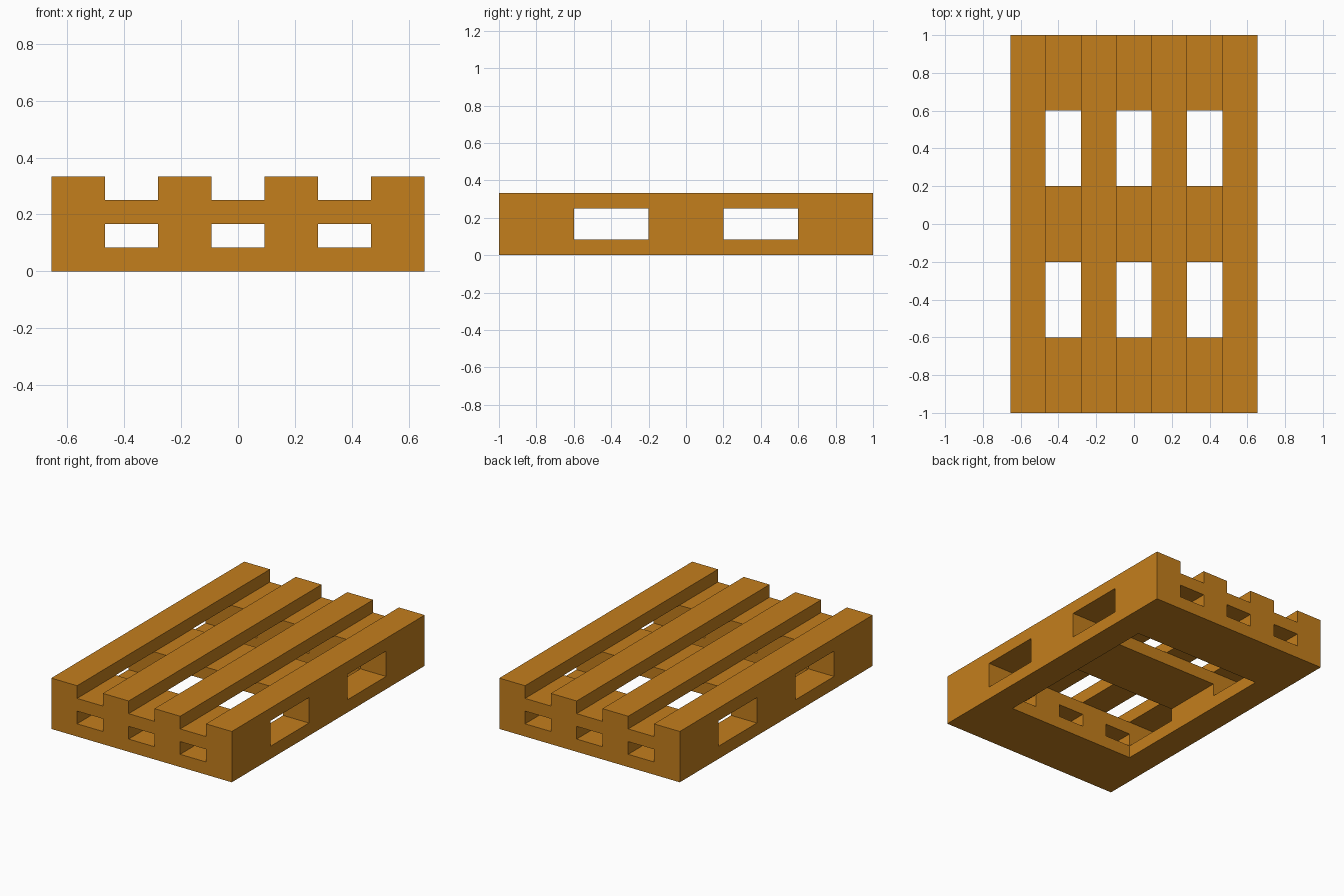
import bpy

if "Cube" in bpy.data.objects:
    bpy.data.objects.remove(bpy.data.objects["Cube"])

W = 1.31 / 7          # slat width; gaps are equally wide
H = 1 / 12            # thickness of every layer
COLUMNS = [-3 * W, -W, W, 3 * W]
ROWS = {"front": -0.8, "middle": 0.0, "back": 0.8}
ROW_DEPTH = 0.4

wood = bpy.data.materials.new("wood")
wood.diffuse_color = (0.55, 0.21, 0.012, 1)
wood.use_nodes = True
wood.node_tree.nodes["Principled BSDF"].inputs["Base Color"].default_value = wood.diffuse_color


def board(name, x, y, layer, width, depth):
    """Flat box filling one layer, centred on x, y."""
    bpy.ops.mesh.primitive_cube_add(size=1, location=(x, y, (layer + 0.5) * H))
    ob = bpy.context.object
    ob.name = name
    ob.scale = (width, depth, H)
    bpy.ops.object.transform_apply(location=False, rotation=False, scale=True)
    ob.data.materials.append(wood)
    return ob


# Bottom frame: two long runners joined by end boards
for side, x in (("left", -3 * W), ("right", 3 * W)):
    board(f"{side}_runner", x, 0, 0, W, 2)
for end in ("front", "back"):
    board(f"{end}_bottom_board", 0, ROWS[end], 0, 5 * W, ROW_DEPTH)

# Spacer blocks: four in each end row, only the outer two in the middle
for row, y in ROWS.items():
    for i, x in enumerate(COLUMNS):
        if row == "middle" and i in (1, 2):
            continue
        board(f"{row}_block_{i + 1}", x, y, 1, W, ROW_DEPTH)

# Cross boards over the blocks
for row, y in ROWS.items():
    board(f"{row}_cross_board", 0, y, 2, 7 * W, ROW_DEPTH)

# Top slats running the full length
for i, x in enumerate(COLUMNS):
    board(f"top_slat_{i + 1}", x, 0, 3, W, 2)
